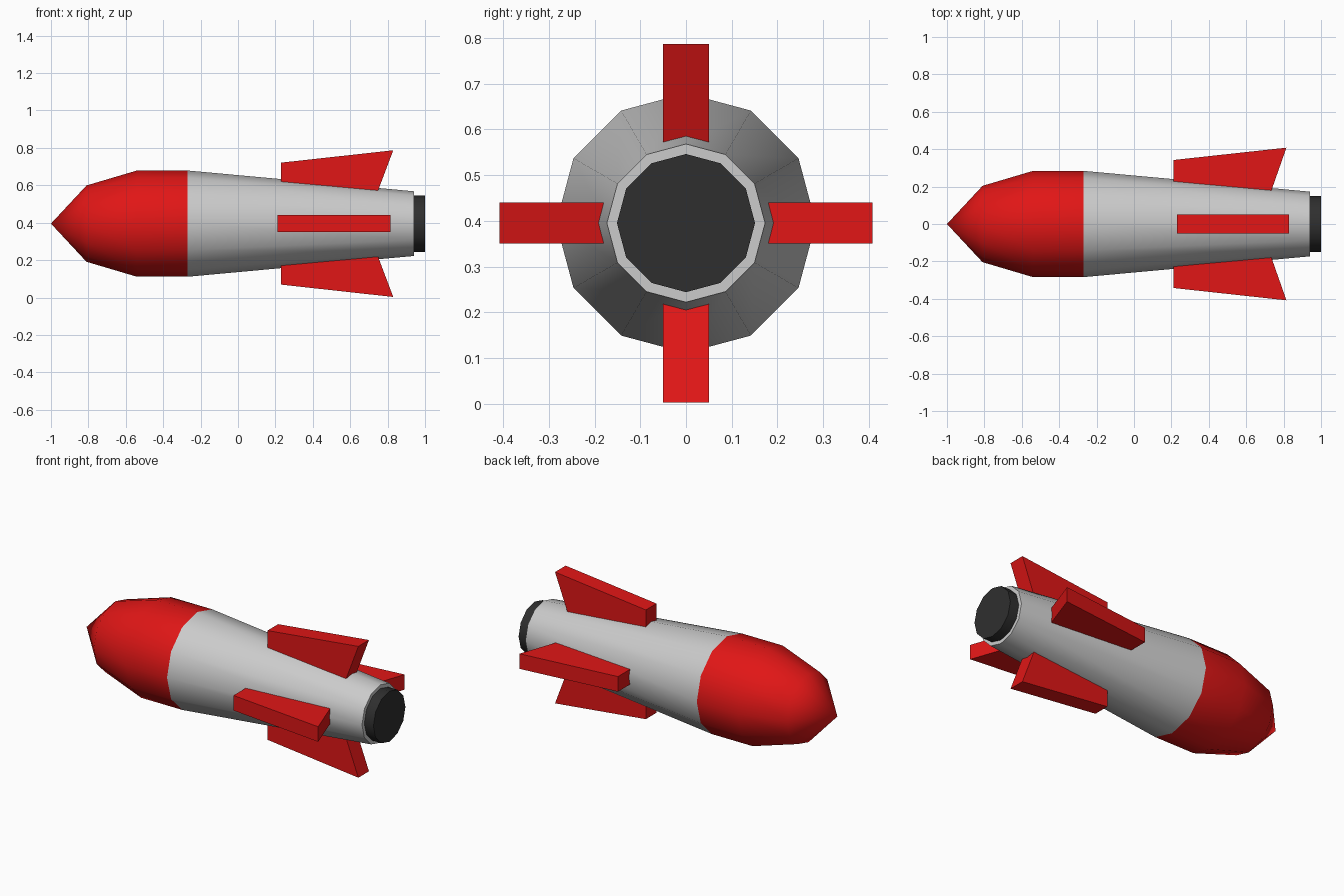
import bpy, bmesh, math

if "Cube" in bpy.data.objects:
    bpy.data.objects.remove(bpy.data.objects["Cube"])

AXIS_Z = 0.395
SIDES = 12


def material(name, rgb):
    m = bpy.data.materials.new(name)
    m.diffuse_color = (*rgb, 1)
    m.use_nodes = True
    m.node_tree.nodes["Principled BSDF"].inputs["Base Color"].default_value = m.diffuse_color
    return m


red = material("red_paint", (0.75, 0.008, 0.008))
dark = material("dark_metal", (0.028, 0.028, 0.028))


def finish(name, bm, mat):
    bmesh.ops.recalc_face_normals(bm, faces=bm.faces[:])
    me = bpy.data.meshes.new(name)
    bm.to_mesh(me)
    bm.free()
    ob = bpy.data.objects.new(name, me)
    ob.location.z = AXIS_Z
    bpy.context.collection.objects.link(ob)
    if mat:
        me.materials.append(mat)
    return ob


def lathe(name, profile, mat=None):
    """Spin (x, radius) points about the x axis, shaded smooth by angle."""
    bm = bmesh.new()
    rings = []
    for x, r in profile:
        n = SIDES if r > 0 else 1
        angles = [2 * math.pi * i / SIDES for i in range(n)]
        rings.append([bm.verts.new((x, r * math.cos(a), r * math.sin(a))) for a in angles])
    for a, b in zip(rings, rings[1:]):
        for i in range(SIDES):
            j = (i + 1) % SIDES
            if len(a) == 1:
                bm.faces.new((a[0], b[i], b[j]))
            else:
                bm.faces.new((a[i], b[i], b[j], a[j]))
    # flat cap on the tail end
    if name != "nose_cone":
        bm.faces.new(rings[-1])
    ob = finish(name, bm, mat)
    bpy.ops.object.select_all(action='DESELECT')
    ob.select_set(True)
    bpy.context.view_layer.objects.active = ob
    bpy.ops.object.shade_smooth_by_angle(angle=math.radians(55))
    return ob


def fin(name, angle, shift, half):
    """Swept slab, outline in (x, radial distance), turned about the axis."""
    outline = [(0.23, 0.205), (0.23, 0.326), (0.83, 0.392), (0.747, 0.172)]
    if shift:
        outline = [(0.21, 0.205), (0.21, 0.342), (0.815, 0.408), (0.732, 0.172)]
    bm = bmesh.new()
    face = bm.faces.new([bm.verts.new((x, -half, r)) for x, r in outline])
    side = bmesh.ops.extrude_face_region(bm, geom=[face])
    verts = [v for v in side["geom"] if isinstance(v, bmesh.types.BMVert)]
    bmesh.ops.translate(bm, verts=verts, vec=(0, 2 * half, 0))
    ob = finish(name, bm, red)
    ob.rotation_euler.x = math.radians(angle)


# Fuselage sections along the x axis
lathe("nose_cone", [(-1.0, 0), (-0.81, 0.204), (-0.54, 0.284), (-0.27, 0.284)], red)
lathe("body_tube", [(-0.27, 0.284), (0.94, 0.173)])
lathe("exhaust_nozzle", [(0.935, 0.151), (1.0, 0.151)], dark)

# Four tail fins; the side pair is slightly thinner and further forward
fin("top_fin", 0, False, 0.05)
fin("bottom_fin", 180, False, 0.05)
fin("left_fin", 90, True, 0.045)
fin("right_fin", -90, True, 0.045)
